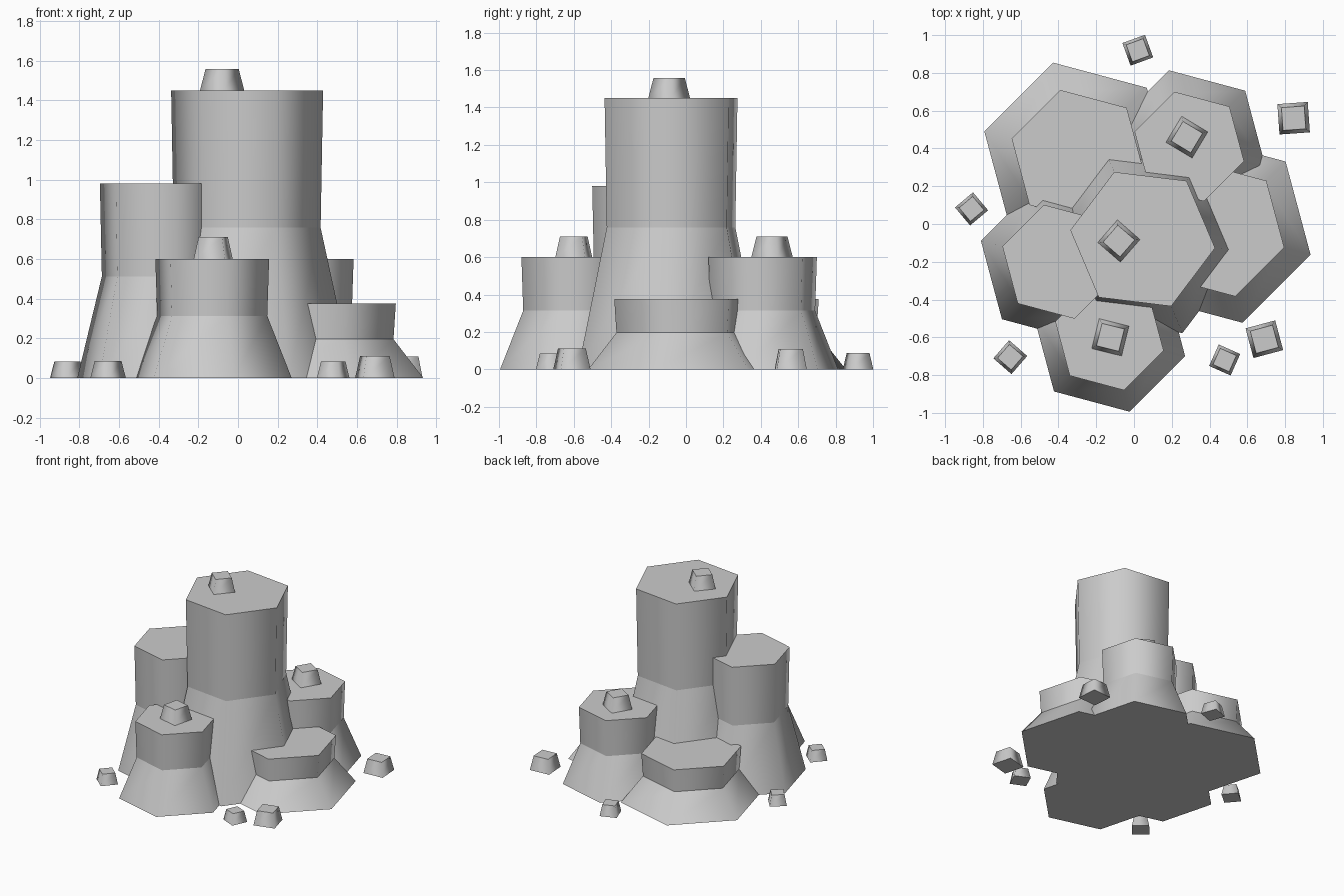
import bpy, bmesh
from math import cos, sin, radians

if "Cube" in bpy.data.objects:
    bpy.data.objects.remove(bpy.data.objects["Cube"])


def stacked_prism(name, x, y, sides, angle, rings):
    """Rings of (radius, z) joined from bottom to top; sides smooth, caps and bends crisp."""
    bm = bmesh.new()
    loops = []
    for r, z in rings:
        loop = []
        for i in range(sides):
            a = radians(angle + 360 * i / sides)
            loop.append(bm.verts.new((r * cos(a), r * sin(a), z)))
        loops.append(loop)
    for lo, hi in zip(loops, loops[1:]):
        for i in range(sides):
            j = (i + 1) % sides
            bm.faces.new((lo[i], lo[j], hi[j], hi[i])).smooth = True
    bm.faces.new(loops[0][::-1])
    bm.faces.new(loops[-1])
    # horizontal ring edges stay sharp
    for e in bm.edges:
        if abs(e.verts[0].co.z - e.verts[1].co.z) < 1e-5:
            e.smooth = False
    mesh = bpy.data.meshes.new(name)
    bm.to_mesh(mesh)
    bm.free()
    obj = bpy.data.objects.new(name, mesh)
    obj.location = (x, y, 0)
    bpy.context.collection.objects.link(obj)
    return obj


# Hexagonal rock columns: name, x, y, top radius, base radius, height, angle
columns = [
    ("central_column", 0.046, -0.08, 0.386, 0.54, 1.45, -7),
    ("front_left_column", -0.395, -0.20, 0.312, 0.43, 0.98, -15),
    ("back_left_column", -0.296, 0.358, 0.364, 0.514, 0.375, -15),
    ("back_right_column", 0.293, 0.41, 0.30, 0.418, 0.60, -15),
    ("right_column", 0.442, -0.03, 0.366, 0.51, 0.375, -15),
    ("front_column", -0.13, -0.593, 0.297, 0.415, 0.60, -15),
]
for name, x, y, top, base, h, angle in columns:
    stacked_prism(name, x, y, 6, angle,
                  [(base, 0), (top * 0.967, h * 0.523), (top, h)])

# Four-sided tapered stones: name, x, y, radius, bottom z, angle
stones = [
    ("central_cap_stone", -0.08, -0.09, 0.112, 1.45, 4),
    ("back_right_cap_stone", 0.28, 0.46, 0.114, 0.60, 14),
    ("front_cap_stone", -0.125, -0.60, 0.115, 0.60, 31),
    ("back_pebble", 0.02, 0.92, 0.09, 0, -25),
    ("back_right_pebble", 0.845, 0.56, 0.114, 0, 49),
    ("front_right_pebble", 0.69, -0.61, 0.115, 0, 60),
    ("front_pebble", 0.48, -0.72, 0.088, 0, 21),
    ("front_left_pebble", -0.655, -0.705, 0.09, 0, 4),
    ("left_pebble", -0.86, 0.08, 0.088, 0, -5),
]
for name, x, y, r, z, angle in stones:
    stacked_prism(name, x, y, 4, angle, [(r, z), (r * 0.75, z + r * 0.96)])
